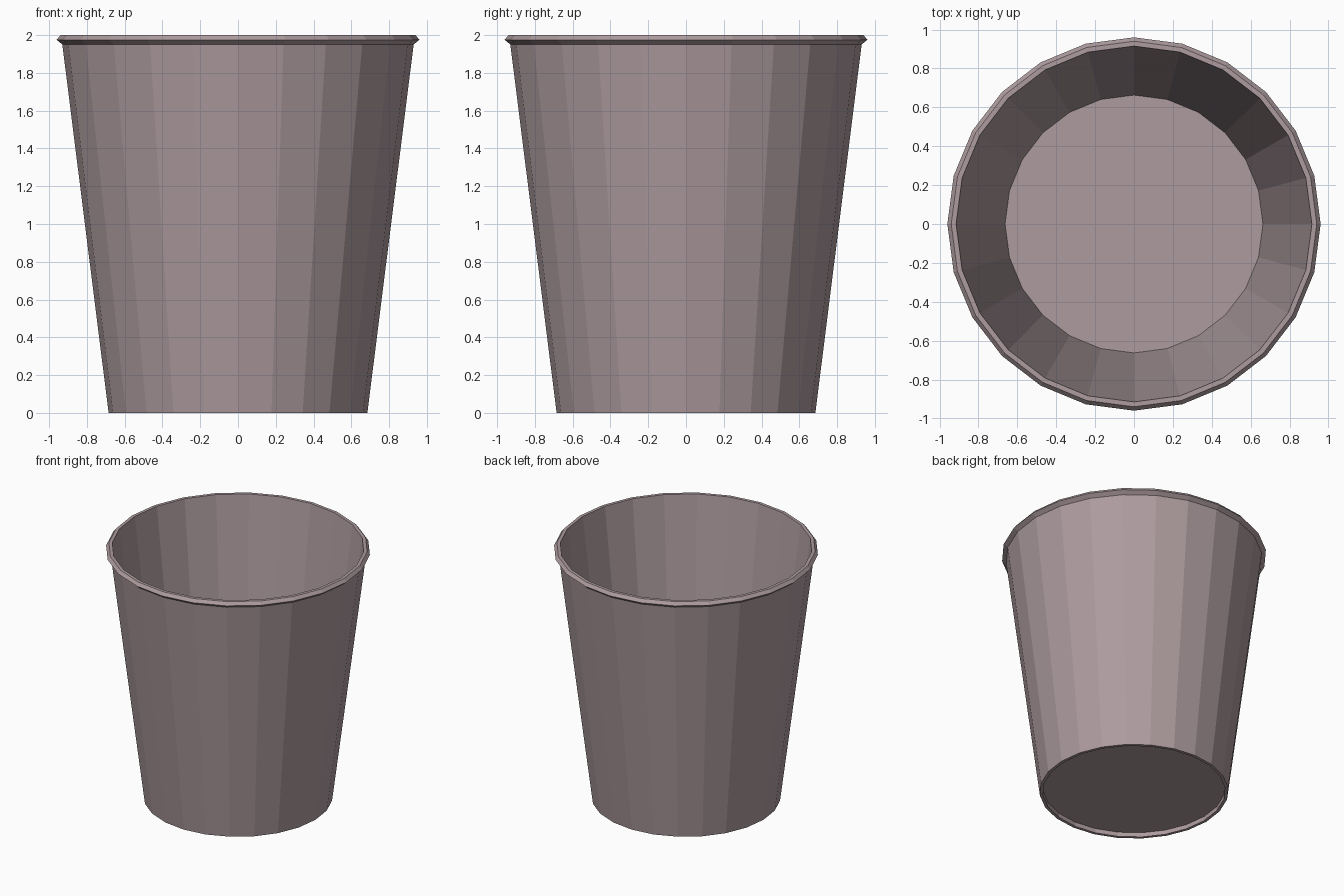
import bpy, bmesh
from math import radians
from mathutils import Matrix

if "Cube" in bpy.data.objects:
    bpy.data.objects.remove(bpy.data.objects["Cube"])

SIDES = 24

# Cup cross-section (radius, height): recessed base, tapered wall, rolled rim, inside
profile = [
    (0, 0.035), (0.662, 0.035), (0.662, 0), (0.685, 0),
    (0.93, 1.95), (0.96, 1.975), (0.94, 2), (0.915, 2),
    (0.663, 0.045), (0, 0.045),
]

# Revolve the profile around z
bm = bmesh.new()
verts = [bm.verts.new((r, 0, z)) for r, z in profile]
edges = [bm.edges.new(pair) for pair in zip(verts, verts[1:])]
bmesh.ops.spin(bm, geom=verts + edges, cent=(0, 0, 0), axis=(0, 0, 1),
               angle=radians(360), steps=SIDES, use_merge=True)
bmesh.ops.remove_doubles(bm, verts=bm.verts, dist=0.0005)
bmesh.ops.recalc_face_normals(bm, faces=bm.faces)

mesh = bpy.data.meshes.new("cup")
bm.to_mesh(mesh)
bm.free()
cup = bpy.data.objects.new("cup", mesh)
bpy.context.collection.objects.link(cup)

# Mauve grey finish
mat = bpy.data.materials.new("mauve_grey")
mat.diffuse_color = (0.42, 0.33, 0.345, 1)
mat.use_nodes = True
mat.node_tree.nodes["Principled BSDF"].inputs["Base Color"].default_value = mat.diffuse_color
mesh.materials.append(mat)
